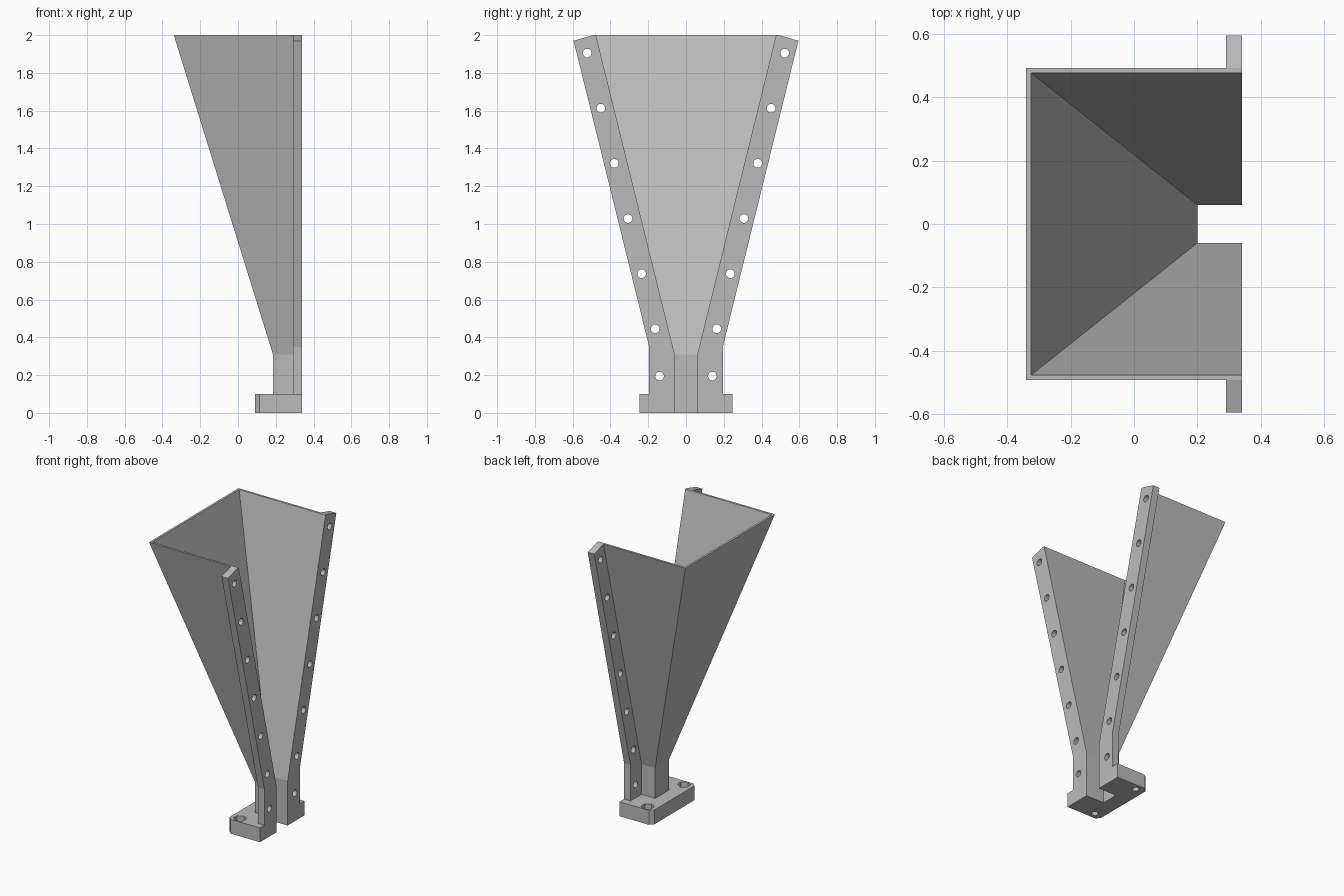
import bpy
import bmesh
import math

if "Cube" in bpy.data.objects:
    bpy.data.objects.remove(bpy.data.objects["Cube"], do_unlink=True)

GREY = (0.5, 0.5, 0.5, 1)
metal = bpy.data.materials.new("plain grey")
metal.use_nodes = True
metal.diffuse_color = GREY
metal.node_tree.nodes["Principled BSDF"].inputs["Base Color"].default_value = GREY

FRONT = 0.34       # plane of the open split face
BACK = 0.29        # rear face of the bolting flanges


def loft(name, rings):
    """Solid skinned through matching closed rings of points."""
    bm = bmesh.new()
    loops = [[bm.verts.new(p) for p in ring] for ring in rings]
    for a, b in zip(loops, loops[1:]):
        for i in range(len(a)):
            j = (i + 1) % len(a)
            bm.faces.new((a[i], a[j], b[j], b[i]))
    bm.faces.new(loops[0])
    bm.faces.new(loops[-1])
    bmesh.ops.recalc_face_normals(bm, faces=bm.faces)
    mesh = bpy.data.meshes.new(name)
    bm.to_mesh(mesh)
    bm.free()
    mesh.materials.append(metal)
    obj = bpy.data.objects.new(name, mesh)
    bpy.context.collection.objects.link(obj)
    return obj


def drill(target, center, radius, depth, sides=24, along_x=False):
    """Cut a round or hexagonal hole."""
    bpy.ops.mesh.primitive_cylinder_add(
        vertices=sides, radius=radius, depth=depth, location=center,
        rotation=(0, math.pi / 2 if along_x else 0, 0))
    cutter = bpy.context.object
    cutter.hide_render = True
    cutter.data.materials.append(metal)
    mod = target.modifiers.new("hole", 'BOOLEAN')
    mod.operation = 'DIFFERENCE'
    mod.solver = 'EXACT'
    mod.object = cutter
    bpy.context.view_layer.objects.active = target
    bpy.ops.object.modifier_apply(modifier=mod.name)
    bpy.data.objects.remove(cutter, do_unlink=True)


def channel(z, xo, yo, xi, yi):
    """U-shaped wall section, open towards the split face."""
    half = [(FRONT, yi), (FRONT, yo), (xo, yo)]
    inner = [(xi, -yi), (xi, yi)]
    outline = half + [(x, -y) for x, y in reversed(half)] + inner
    return [(x, y, z) for x, y in outline]


# Flared horn with its straight waveguide throat
loft("horn_shell", [
    channel(0.1, 0.185, 0.075, 0.2, 0.06),
    channel(0.31, 0.185, 0.075, 0.2, 0.06),
    channel(2.0, -0.34, 0.492, -0.325, 0.477),
])

# Base plate with chamfered rear corners and the channel running through it
half = [(FRONT, 0.06), (FRONT, 0.245), (0.115, 0.245), (0.09, 0.22)]
outline = half + [(x, -y) for x, y in reversed(half)] + [(0.2, -0.06), (0.2, 0.06)]
base = loft("base_plate", [[(x, y, z) for x, y in outline] for z in (0, 0.1)])

# Screw holes with hexagonal nut pockets
for side in (-1, 1):
    drill(base, (0.155, side * 0.2, 0.05), 0.022, 0.3)
    drill(base, (0.155, side * 0.2, 0.1), 0.043, 0.1, sides=6)

# Bolting flanges along both edges of the split face
profile = [(0.075, 0.1), (0.075, 0.31), (0.492, 2.0),
           (0.595, 1.97), (0.195, 0.35), (0.195, 0.1)]
holes = [(0.14, 0.195)] + [(0.163 + 0.072 * i, 0.445 + 0.292 * i) for i in range(6)]
for side, name in ((1, "back_flange"), (-1, "front_flange")):
    flange = loft(name, [[(x, side * y, z) for y, z in profile] for x in (BACK, FRONT)])
    for y, z in holes:
        drill(flange, (0.315, side * y, z), 0.023, 0.2, along_x=True)
